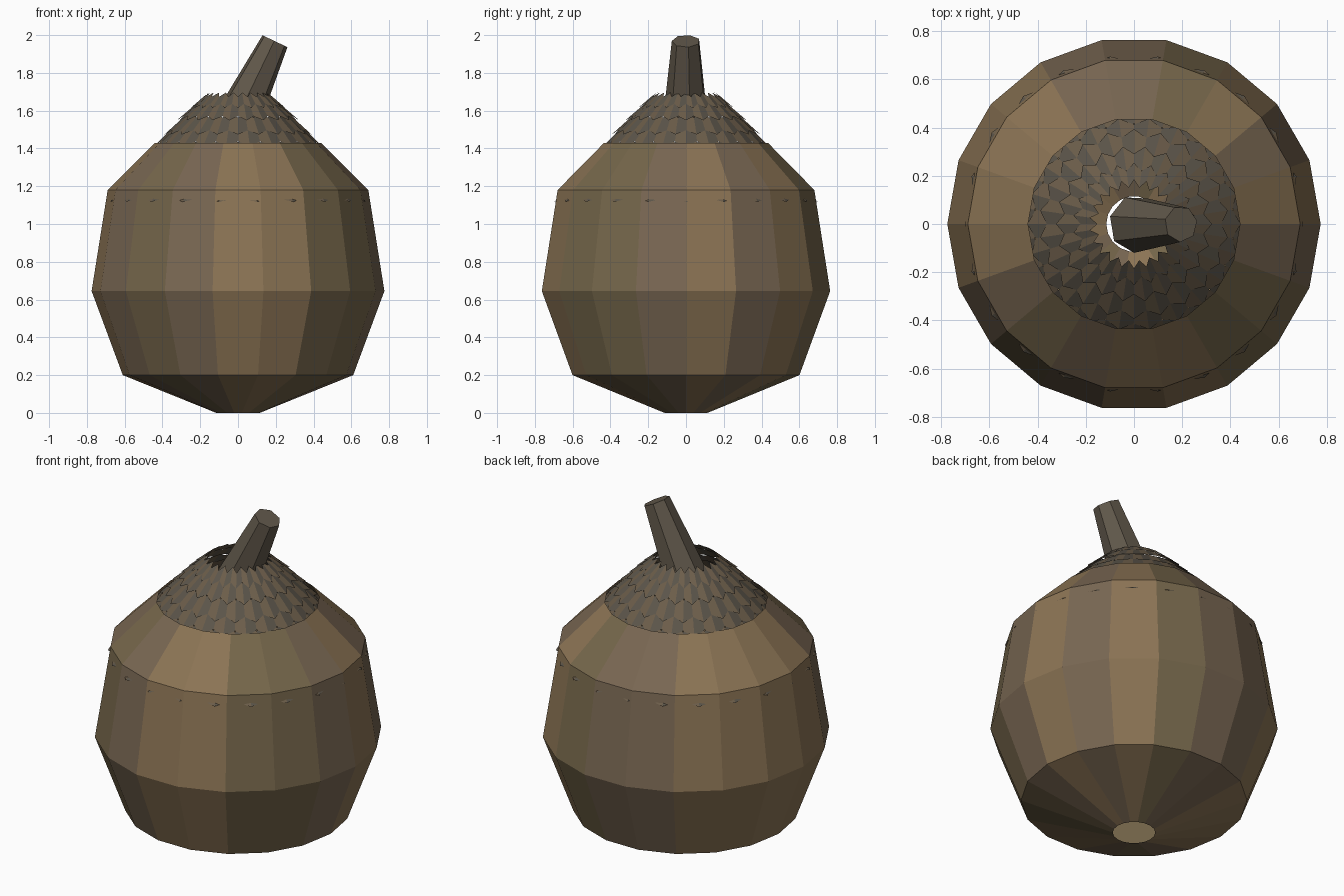
import bpy, math, random
from mathutils import Vector

if "Cube" in bpy.data.objects:
    bpy.data.objects.remove(bpy.data.objects["Cube"])

random.seed(4)


def material(name, rgb):
    m = bpy.data.materials.new(name)
    m.diffuse_color = (*rgb, 1)
    m.use_nodes = True
    m.node_tree.nodes["Principled BSDF"].inputs["Base Color"].default_value = m.diffuse_color
    return m


def add_object(name, verts, faces, mats, picks=None):
    mesh = bpy.data.meshes.new(name)
    mesh.from_pydata(verts, [], faces)
    for m in mats:
        mesh.materials.append(m)
    if picks:
        for p, i in zip(mesh.polygons, picks):
            p.material_index = i
    ob = bpy.data.objects.new(name, mesh)
    bpy.context.collection.objects.link(ob)
    return ob


def strips(n, rows, start=0):
    """Quads joining consecutive rings of n vertices."""
    return [(start + k * n + i, start + k * n + (i + 1) % n,
             start + (k + 1) * n + (i + 1) % n, start + (k + 1) * n + i)
            for k in range(rows) for i in range(n)]


shell = [material("shell_tan", (0.26, 0.175, 0.09)),
         material("shell_brown", (0.19, 0.135, 0.085)),
         material("shell_olive", (0.18, 0.135, 0.07))]
cap_mats = [material("cap_grey", (0.105, 0.09, 0.068)),
            material("cap_brown", (0.15, 0.11, 0.068))]
stem_mat = material("stem_bark", (0.12, 0.098, 0.07))

# Nut body: 18-sided shell, open at the bottom and under the cap
SIDES = 18
profile = [(0.115, 0), (0.61, 0.2), (0.775, 0.645), (0.69, 1.18), (0.44, 1.43)]
verts = [(r * math.cos(i * math.tau / SIDES), r * math.sin(i * math.tau / SIDES), z)
         for r, z in profile for i in range(SIDES)]
columns = [random.randrange(3) for _ in range(SIDES)]
add_object("nut_body", verts, strips(SIDES, len(profile) - 1), shell,
           columns * (len(profile) - 1))

# Cap: overlapping rings of pointed scales, the lowest ones tucked in the shell
TEETH = 22
N = TEETH * 2
rows = [((0.685, 1.13), (0.54, 1.29)), ((0.55, 1.28), (0.40, 1.445)),
        ((0.425, 1.425), (0.34, 1.51)), ((0.375, 1.485), (0.275, 1.575)),
        ((0.305, 1.56), (0.205, 1.645)), ((0.235, 1.625), (0.165, 1.685))]
verts, faces, picks = [], [], []
for k, (low, high) in enumerate(rows):
    start = len(verts)
    d = Vector((high[0] - low[0], high[1] - low[1])).normalized()
    for end, (r, z) in enumerate((low, high)):
        for i in range(N):
            tip = 0.017 if i % 2 else -0.017
            rr = r + d.x * tip + (0 if i % 2 else 0.006)
            a = (i + k % 2) * math.tau / N
            verts.append((rr * math.cos(a), rr * math.sin(a), z + d.y * tip))
    faces += strips(N, 1, start)
    picks += [i % 2 for i in range(N)]
add_object("scaly_cap", verts, faces, cap_mats, picks)

# Stem: leaning, tapered seven-sided stub with a flat end
base, tip = Vector((0.005, 0, 1.57)), Vector((0.195, 0, 1.968))
axis = (tip - base).normalized()
across = Vector((0, 1, 0)).cross(axis)
S = 7
verts = [c + across * (r * math.cos((i + 0.2) * math.tau / S))
         + Vector((0, 1, 0)) * (r * math.sin((i + 0.2) * math.tau / S))
         for c, r in ((base, 0.12), (tip, 0.075)) for i in range(S)]
add_object("stem", verts, strips(S, 1) + [tuple(range(S, 2 * S))], [stem_mat])
